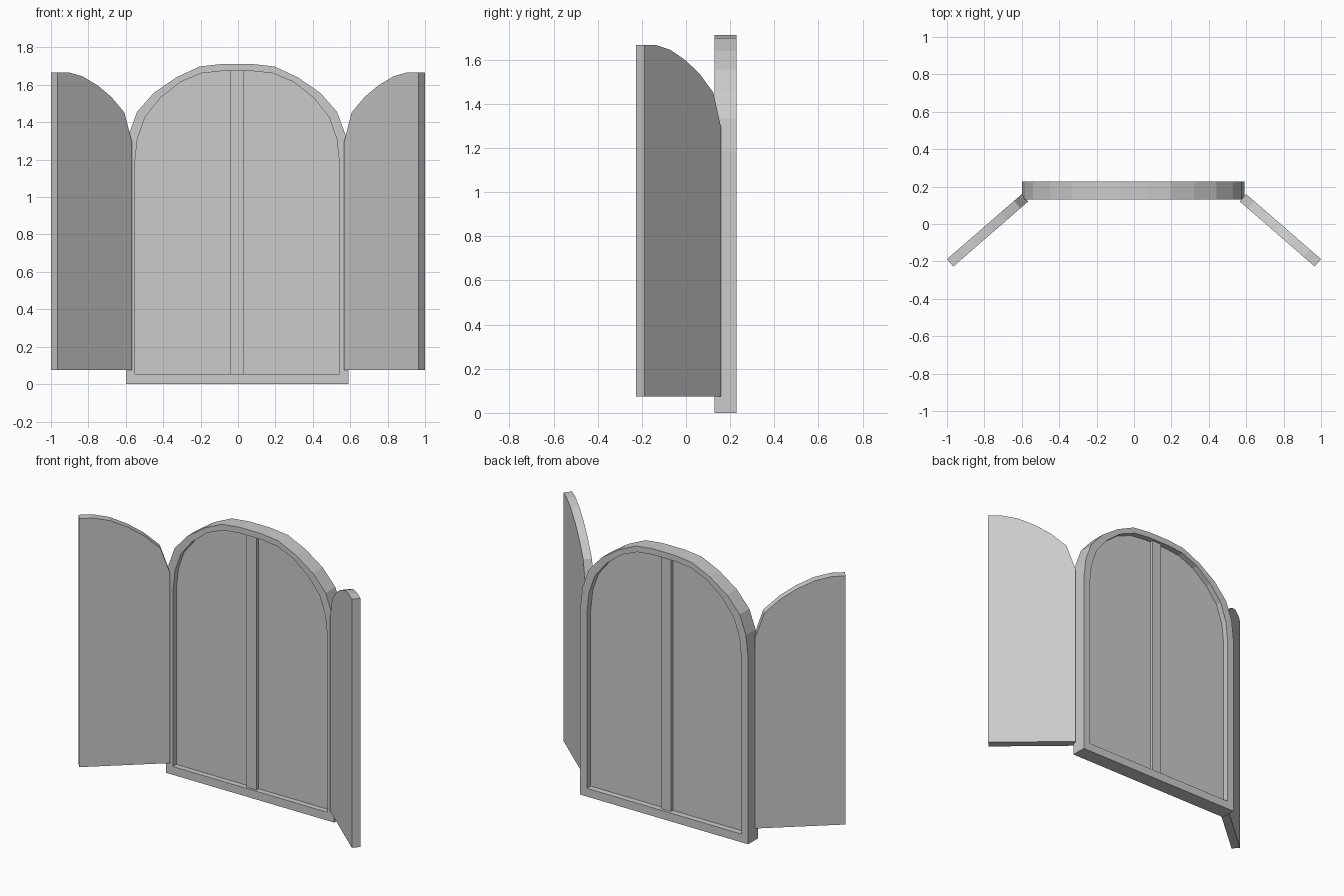
import bpy, bmesh, math
from mathutils import Matrix

if "Cube" in bpy.data.objects:
    bpy.data.objects.remove(bpy.data.objects["Cube"])

CX = -0.005  # window centre line

# Right halves of the arch profiles, bottom to top (x, z)
OUTER = [(0.595, 0.0), (0.595, 1.19), (0.579, 1.335), (0.535, 1.455),
         (0.445, 1.557), (0.325, 1.64), (0.2, 1.698), (0.078, 1.712)]
INNER = [(0.547, 0.053), (0.547, 1.18), (0.533, 1.31), (0.492, 1.428),
         (0.41, 1.53), (0.303, 1.615), (0.19, 1.662), (0.078, 1.674)]
# Shutter outline measured from its free edge
LEAF = [(0.0, 0.075), (0.53, 0.075), (0.53, 1.29), (0.475, 1.452), (0.38, 1.537),
        (0.285, 1.597), (0.18, 1.645), (0.08, 1.667), (0.0, 1.667)]


def mirrored(half):
    return half + [(-x, z) for x, z in reversed(half)]


def solid(name, loop, y0, y1, hole=None, matrix=None):
    """Extrude an x-z outline (optionally a ring with a hole) from y0 to y1."""
    bm = bmesh.new()
    a = [bm.verts.new((x, y0, z)) for x, z in loop]
    if hole:
        b = [bm.verts.new((x, y0, z)) for x, z in hole]
        n = len(a)
        for i in range(n):
            j = (i + 1) % n
            bm.faces.new((a[i], a[j], b[j], b[i]))
    else:
        bm.faces.new(a)
    res = bmesh.ops.extrude_face_region(bm, geom=bm.faces[:])
    moved = [v for v in res["geom"] if isinstance(v, bmesh.types.BMVert)]
    bmesh.ops.translate(bm, verts=moved, vec=(0, y1 - y0, 0))
    if matrix:
        bmesh.ops.transform(bm, matrix=matrix, verts=bm.verts[:])
    bmesh.ops.recalc_face_normals(bm, faces=bm.faces[:])
    me = bpy.data.meshes.new(name)
    bm.to_mesh(me)
    bm.free()
    ob = bpy.data.objects.new(name, me)
    bpy.context.collection.objects.link(ob)
    return ob


shift = Matrix.Translation((CX, 0, 0))

# Arched frame, glass and central mullion
solid("window_frame", mirrored(OUTER), 0.13, 0.228, mirrored(INNER), shift)
solid("glass_pane", mirrored(INNER), 0.165, 0.19, None, shift)
solid("mullion", [(-0.035, 0.053), (0.035, 0.053), (0.035, 1.674), (-0.035, 1.674)],
      0.145, 0.21, None, shift)

# Two open shutters, swung forward
angle = math.radians(41)
for side, name in ((1, "shutter_right"), (-1, "shutter_left")):
    m = (Matrix.Diagonal((side, 1, 1, 1))
         @ Matrix.Translation((1.0, -0.188, 0))
         @ Matrix.Rotation(-angle, 4, 'Z')
         @ Matrix.Diagonal((-1, 1, 1, 1)))
    solid(name, LEAF, -0.052, 0.0, None, m)
